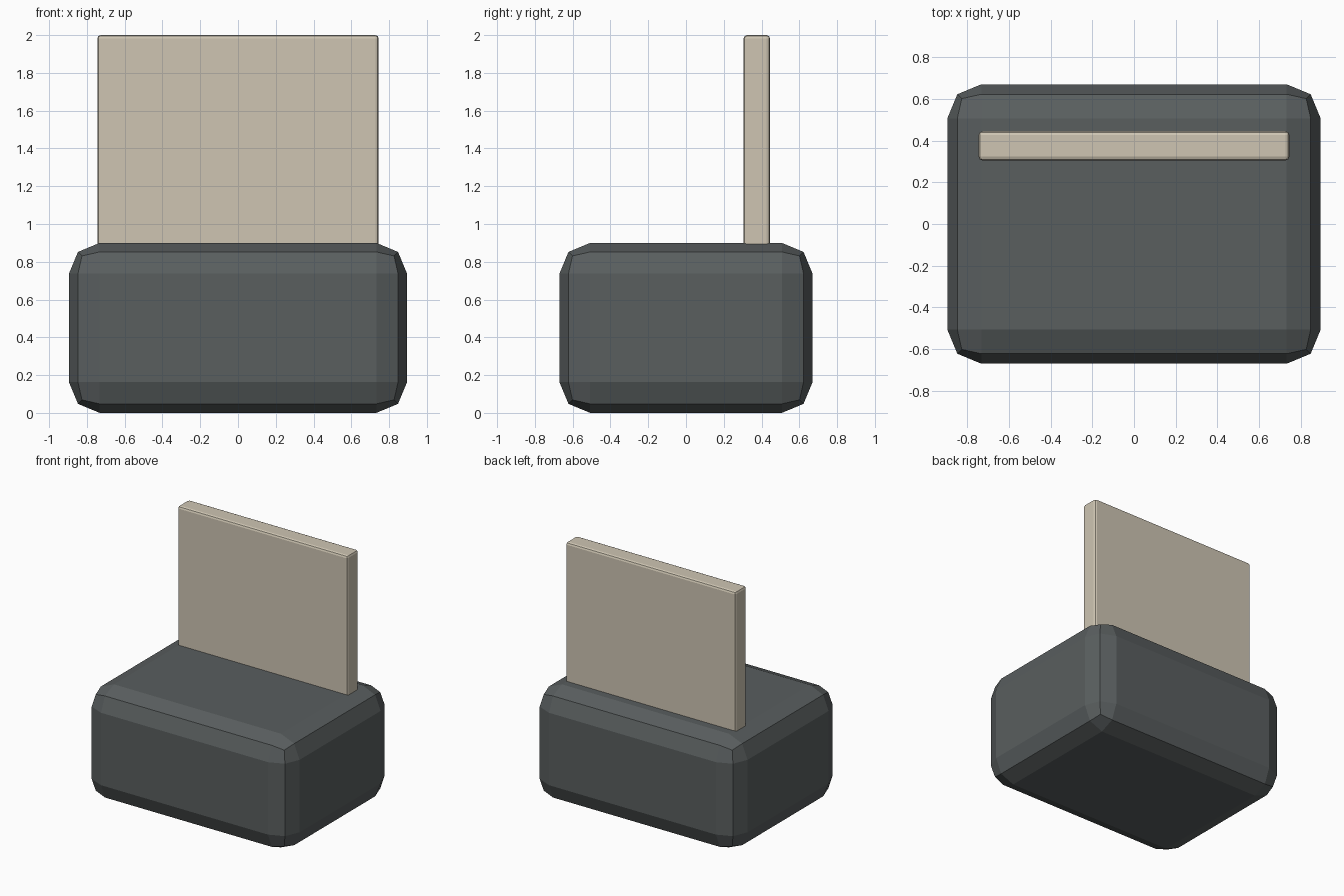
import bpy

default = bpy.data.objects.get("Cube")
if default:
    bpy.data.objects.remove(default, do_unlink=True)


def material(name, rgb):
    mat = bpy.data.materials.new(name)
    mat.use_nodes = True
    mat.diffuse_color = (*rgb, 1)
    mat.node_tree.nodes["Principled BSDF"].inputs["Base Color"].default_value = (*rgb, 1)
    return mat


def rounded_box(name, low, high, radius, mat):
    """Box between two corners with two-segment bevelled edges."""
    centre = [(a + b) / 2 for a, b in zip(low, high)]
    bpy.ops.mesh.primitive_cube_add(size=1, location=centre)
    box = bpy.context.object
    box.name = name
    box.scale = [b - a for a, b in zip(low, high)]
    bpy.ops.object.transform_apply(location=False, rotation=False, scale=True)
    box.data.materials.append(mat)
    bevel = box.modifiers.new("Bevel", 'BEVEL')
    bevel.width = radius
    bevel.segments = 2
    return box


charcoal = material("charcoal", (0.1, 0.112, 0.114))
beige = material("beige", (0.62, 0.56, 0.45))

# Chunky base block
rounded_box("base", (-0.895, -0.67, 0), (0.895, 0.67, 0.9), 0.163, charcoal)

# Upright panel, sunk into the base near the back
rounded_box("upright_panel", (-0.745, 0.305, 0.75), (0.745, 0.445, 2), 0.018, beige)
